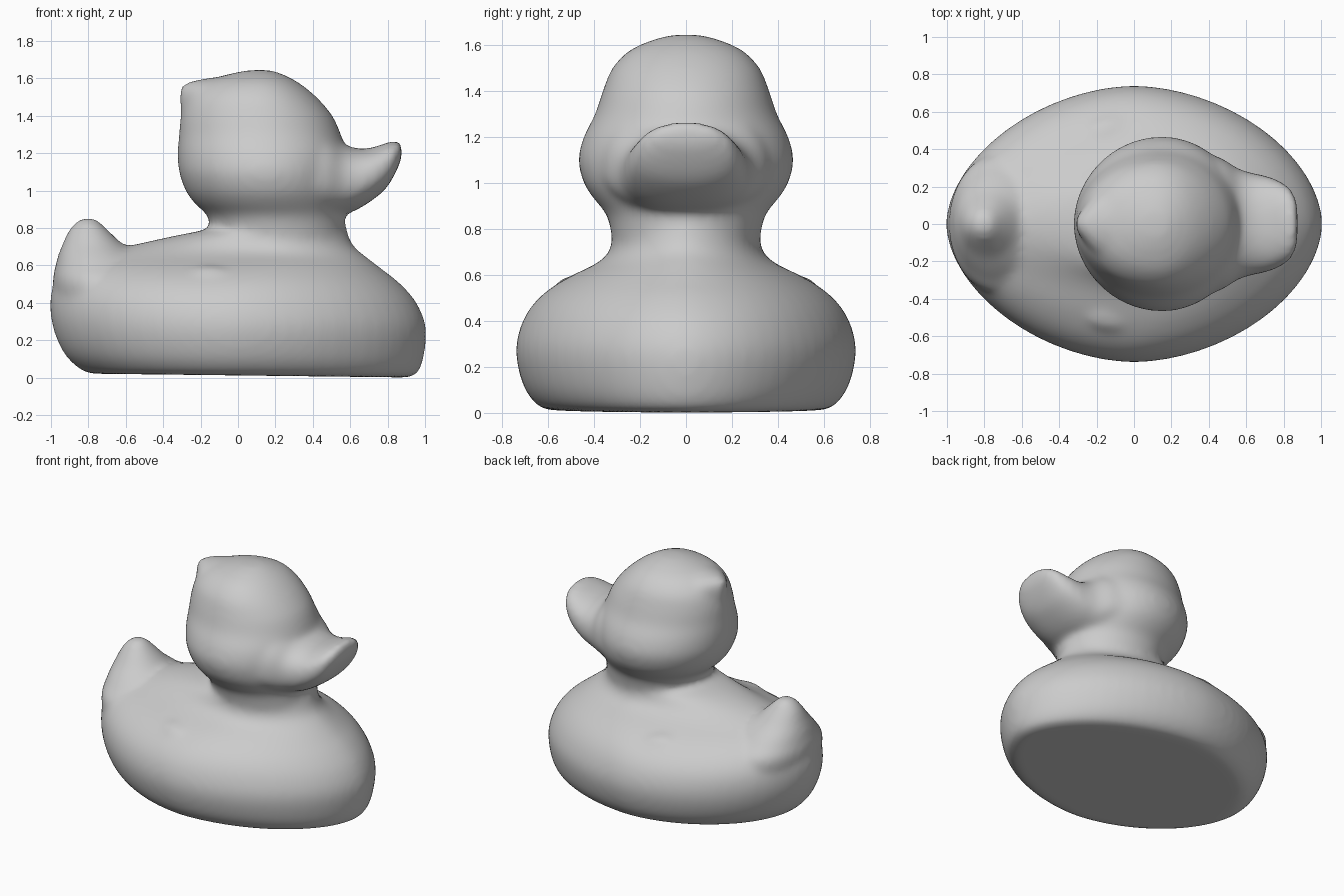
import bpy
import bmesh
from math import cos, sin, pi, copysign
from mathutils import Matrix, Vector

if "Cube" in bpy.data.objects:
    bpy.data.objects.remove(bpy.data.objects["Cube"], do_unlink=True)

SIDES = 64
STEPS = 4


def spline(rows):
    """Catmull-Rom through the rows, so few sections give a smooth form."""
    rows = [Vector(r) for r in rows]
    out = []
    for i in range(len(rows) - 1):
        a, b, c, d = rows[max(i - 1, 0)], rows[i], rows[i + 1], rows[min(i + 2, len(rows) - 1)]
        for k in range(STEPS):
            t = k / STEPS
            out.append(b + (c - a) * (t / 2) + (a * 2 - b * 5 + c * 4 - d) * (t * t / 2)
                       + (b * 3 - a - c * 3 + d) * (t ** 3 / 2))
    return out + [rows[-1]]


def loft(bm, rows, along="z", power=2.0):
    """Rows are (level, low, middle, high, half_width) egg-shaped sections."""
    rings = []
    for level, low, mid, high, half in spline(rows):
        ring = []
        for k in range(SIDES):
            a = 2 * pi * k / SIDES
            u = copysign(abs(cos(a)) ** (2 / power), cos(a))
            v = copysign(abs(sin(a)) ** (2 / power), sin(a))
            p = mid + u * ((high - mid) if u > 0 else (mid - low))
            co = (p, v * half, level) if along == "z" else (level, v * half, p)
            ring.append(bm.verts.new(co))
        rings.append(ring)
    faces = [bm.faces.new(rings[0]), bm.faces.new(rings[-1])]
    for r, s in zip(rings, rings[1:]):
        for k in range(SIDES):
            n = (k + 1) % SIDES
            faces.append(bm.faces.new((r[k], r[n], s[n], s[k])))
    bmesh.ops.recalc_face_normals(bm, faces=faces)


def blob(bm, centre, radii, tilt=0):
    m = Matrix.Translation(centre) @ Matrix.Rotation(tilt, 4, "Y") @ Matrix.Diagonal((*radii, 1))
    bmesh.ops.create_uvsphere(bm, u_segments=32, v_segments=20, radius=1, matrix=m)


bm = bmesh.new()

# Boat-shaped body rising to the neck
loft(bm, [(0, -.79, 0, .92, .6), (.03, -.85, 0, .965, .655), (.12, -.93, 0, .995, .71),
          (.27, -.99, 0, 1.005, .74), (.4, -1.005, 0, .955, .71), (.5, -.985, .03, .87, .64),
          (.58, -.93, .08, .77, .53), (.65, -.78, .14, .68, .39), (.7, -.6, .19, .62, .335),
          (.76, -.33, .2, .59, .32), (.8, -.12, .2, .58, .32)], power=1.82)

# Slightly tilted base
for v in bm.verts:
    v.co.z += .012 * (1 - v.co.x) * max(0, 1 - v.co.z / .2)

# Upturned tail, spreading into the back
loft(bm, [(.3, -.95, -.7, -.35, .36), (.5, -.99, -.73, -.35, .37), (.6, -.975, -.75, -.43, .29),
          (.66, -.96, -.765, -.52, .23), (.71, -.94, -.78, -.61, .175), (.78, -.91, -.79, -.685, .115),
          (.83, -.87, -.8, -.735, .07), (.855, -.83, -.8, -.77, .03)])

# Neck, cheeks and crown
loft(bm, [(.6, -.1, .2, .56, .3), (.75, -.14, .2, .57, .32), (.86, -.16, .19, .57, .345),
          (.93, -.23, .17, .58, .4), (1, -.28, .16, .59, .445), (1.1, -.315, .15, .59, .468),
          (1.2, -.322, .15, .58, .445), (1.3, -.315, .14, .55, .395), (1.4, -.305, .13, .505, .362),
          (1.5, -.27, .12, .42, .32), (1.58, -.18, .12, .32, .24),
          (1.63, -.02, .12, .22, .12), (1.645, .08, .12, .16, .04)])

# Feather point blending into the back of the head
loft(bm, [(-.31, 1.43, 1.51, 1.555, .03), (-.28, 1.36, 1.5, 1.575, .075),
          (-.2, 1.25, 1.48, 1.595, .17), (-.05, 1.2, 1.45, 1.615, .26)], "x")

# Broad bill with a lifted, rounded tip
loft(bm, [(.35, .87, 1.06, 1.36, .4), (.48, .86, 1.06, 1.32, .345), (.56, .87, 1.05, 1.25, .295),
          (.64, .9, 1.05, 1.225, .272), (.72, .95, 1.08, 1.23, .255), (.79, 1.01, 1.12, 1.255, .225),
          (.84, 1.09, 1.17, 1.265, .185), (.875, 1.17, 1.21, 1.26, .11)], "x", 2.3)

# Faint wing swellings on both flanks
for side in (-1, 1):
    blob(bm, (0, side * .47, .45), (.3, .14, .12), .35)

mesh = bpy.data.meshes.new("duck")
bm.to_mesh(mesh)
bm.free()
duck = bpy.data.objects.new("duck", mesh)
bpy.context.collection.objects.link(duck)

# Fuse the parts into one moulded skin
fuse = duck.modifiers.new("fuse", "REMESH")
fuse.mode = "VOXEL"
fuse.voxel_size = .02
fuse.use_smooth_shade = True
soften = duck.modifiers.new("soften", "SMOOTH")
soften.factor = .5
soften.iterations = 14

rubber = bpy.data.materials.new("grey rubber")
rubber.use_nodes = True
colour = (.6, .6, .6, 1)
rubber.diffuse_color = colour
rubber.node_tree.nodes["Principled BSDF"].inputs["Base Color"].default_value = colour
mesh.materials.append(rubber)
